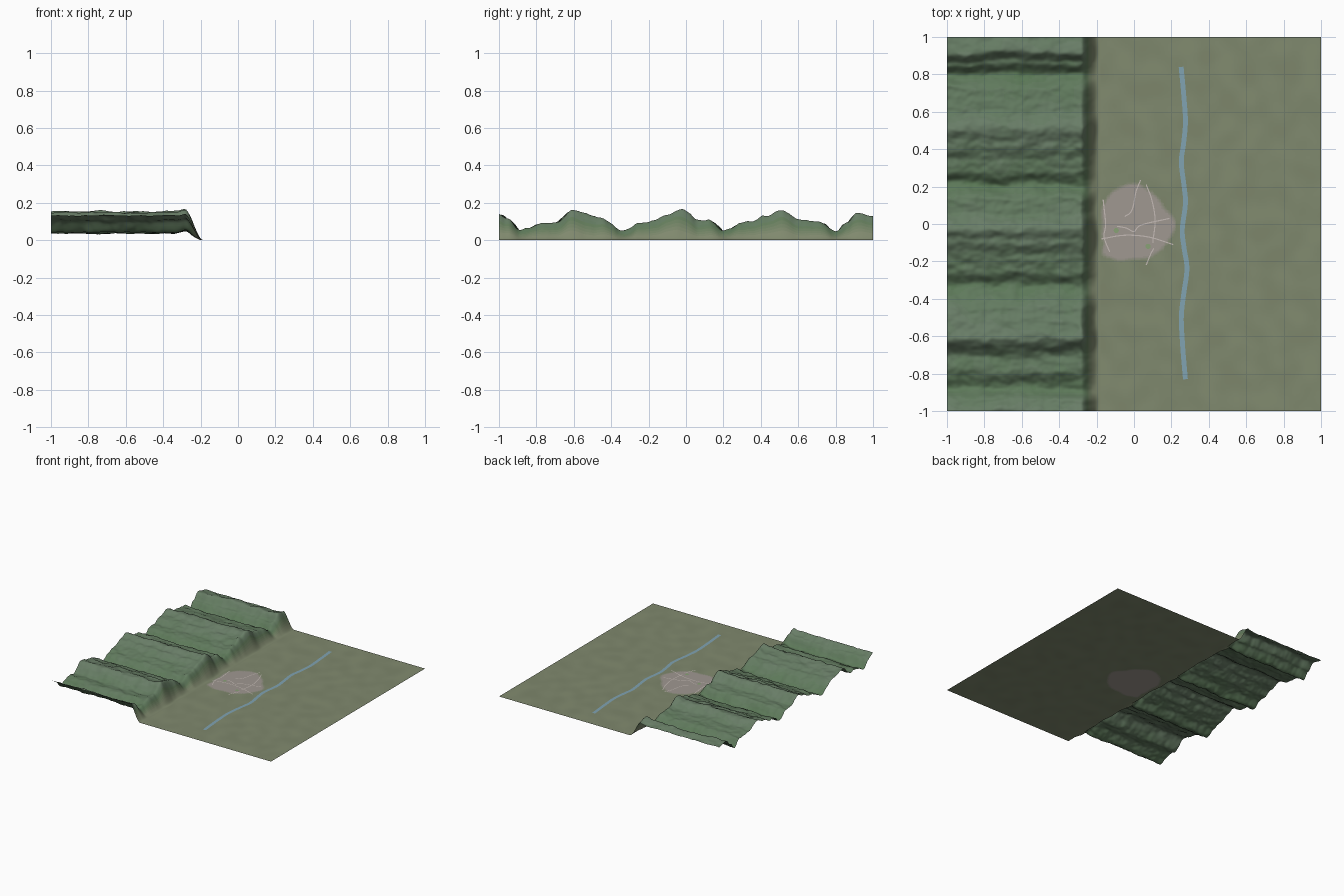
import bpy, bmesh, math
from mathutils import Vector, noise

if "Cube" in bpy.data.objects:
    bpy.data.objects.remove(bpy.data.objects["Cube"])

EDGE = -0.18                       # foot of the hills
PLAIN = (0.215, 0.250, 0.155)
GREEN = (0.100, 0.185, 0.090)
GREY = (0.140, 0.205, 0.135)
TOWN = (0.350, 0.315, 0.285)
STEPS = 6

# ridge heights across y
RIDGES = [(-1, .132), (-.95, .105), (-.88, .042), (-.78, .082), (-.71, .078),
          (-.61, .148), (-.53, .13), (-.46, .112), (-.33, .036), (-.25, .078),
          (-.18, .095), (-.09, .13), (-.03, .155), (.06, .1), (.13, .095),
          (.21, .038), (.29, .08), (.34, .088), (.42, .118), (.51, .147),
          (.61, .1), (.72, .088), (.80, .037), (.86, .085), (.92, .135), (1, .115)]

# town radius by angle in degrees
OUTLINE = [(0, .225), (30, .185), (60, .195), (90, .22), (120, .21), (150, .195),
           (180, .17), (210, .19), (225, .235), (240, .22), (270, .19),
           (300, .2), (330, .205), (360, .225)]


def clamp(v):
    return max(0.0, min(1.0, v))


def smooth(v):
    v = clamp(v)
    return v * v * (3 - 2 * v)


def lookup(table, v):
    for (a, p), (b, q) in zip(table, table[1:]):
        if v <= b:
            return p + (q - p) * smooth((v - a) / (b - a))
    return table[-1][1]


def material(name, color):
    m = bpy.data.materials.new(name)
    m.diffuse_color = (*color, 1)
    m.use_nodes = True
    m.node_tree.nodes["Principled BSDF"].inputs["Base Color"].default_value = m.diffuse_color
    return m


def blend(name, a, b):
    return [material(f"{name}_{i}", [p + (q - p) * i / (STEPS - 1) for p, q in zip(a, b)])
            for i in range(STEPS)]


def finish(name, bm, mats):
    me = bpy.data.meshes.new(name)
    bm.to_mesh(me)
    bm.free()
    for m in mats:
        me.materials.append(m)
    for p in me.polygons:
        p.use_smooth = True
    ob = bpy.data.objects.new(name, me)
    bpy.context.collection.objects.link(ob)
    return ob


def terrain(name, x0, x1, nx, ny, height, shade, mats):
    bm = bmesh.new()
    bmesh.ops.create_grid(bm, x_segments=nx, y_segments=ny, size=1)
    for v in bm.verts:
        v.co.x = x0 + (v.co.x + 1) / 2 * (x1 - x0)
        v.co.z = height(v.co.x, v.co.y)
    for f in bm.faces:
        f.material_index = shade(f.calc_center_median())
    return finish(name, bm, mats)


def hill_height(x, y):
    warp = 0.018 * noise.noise(Vector((x * 5, y * 5, 3)))
    warp += 0.010 * noise.noise(Vector((x * 16, y * 16, 8)))
    z = lookup(RIDGES, y + warp)
    z += 0.007 * noise.noise(Vector((x * 12, y * 22, 1)))
    z += 0.004 * noise.noise(Vector((x * 30, y * 40, 5)))
    z += 0.012 * math.exp(-((x + 0.28) / 0.03) ** 2)
    foot = -0.19 + 0.012 * noise.noise(Vector((0, y * 7, 2)))
    return max(0.0, z) * smooth((foot - x) / 0.095)


def hill_shade(c):
    foot = smooth((c.x + 0.27) / 0.06)
    if foot > 0.1:
        return round((1 - foot) * (STEPS - 1))
    k = c.z / 0.13 - 0.1 + 0.3 * noise.noise(c * 8)
    return STEPS + round(clamp(k) * (STEPS - 1))


def plain_shade(c):
    ang = math.degrees(math.atan2(c.y, c.x)) % 360
    inside = lookup(OUTLINE, ang) - math.hypot(c.x, c.y)
    k = smooth((inside + 0.01) / 0.03)
    if k > 0.08:
        return round(k * (STEPS - 1))
    return STEPS + round(clamp(0.5 + noise.noise(c * 9)) * (STEPS - 1))


def ribbon(name, pts, width, z, mat, sub=8):
    # flat strip along a smooth path
    p = [Vector((x, y, z)) for x, y in pts]
    p = [2 * p[0] - p[1]] + p + [2 * p[-1] - p[-2]]
    path = []
    for a, b, c, d in zip(p, p[1:], p[2:], p[3:]):
        for i in range(sub):
            t = i / sub
            path.append(0.5 * (2 * b + (c - a) * t + (2 * a - 5 * b + 4 * c - d) * t * t
                               + (3 * b - a - 3 * c + d) * t ** 3))
    path.append(p[-2])
    bm = bmesh.new()
    prev = None
    for i, q in enumerate(path):
        d = (path[min(i + 1, len(path) - 1)] - path[max(i - 1, 0)]).normalized()
        side = Vector((-d.y, d.x, 0)) * width / 2
        row = (bm.verts.new(q + side), bm.verts.new(q - side))
        if prev:
            bm.faces.new((prev[0], prev[1], row[1], row[0]))
        prev = row
    return finish(name, bm, [mat])


# ridged hills on the left
terrain("hills", -1, EDGE, 110, 250, hill_height, hill_shade,
        blend("foothill", PLAIN, GREEN) + blend("hill", GREEN, GREY))

# flat plain with the town area
mottle = blend("plain", [c * 0.95 for c in PLAIN], [c * 1.05 for c in PLAIN])
terrain("plain", EDGE, 1, 160, 270, lambda x, y: 0.0, plain_shade,
        blend("town", PLAIN, TOWN) + mottle)

# river
ribbon("river", [(.252, .84), (.265, .7), (.275, .55), (.265, .43), (.253, .33),
                 (.268, .2), (.275, .11), (.258, -.03), (.268, -.13), (.283, -.24),
                 (.265, -.38), (.253, -.5), (.26, -.65), (.268, -.75), (.275, -.83)],
       0.026, 0.002, material("water", (0.22, 0.37, 0.45)))

# town roads
road = material("road", (0.56, 0.50, 0.47))
ROADS = [[(.035, .235), (.01, .17), (-.003, .1), (-.02, .06), (-.05, .04)],
         [(.065, .21), (.095, .13), (.113, .02), (.10, -.1)],
         [(.105, -.13), (.085, -.17), (.065, -.22)],
         [(-.165, .13), (-.152, 0), (-.16, -.07), (-.13, -.15)],
         [(-.175, -.08), (-.05, -.06), (.08, -.07), (.21, -.11)],
         [(-.09, -.012), (-.04, -.022), (0, -.04), (.04, -.005), (.19, .03)]]
for i, pts in enumerate(ROADS):
    ribbon(f"road_{i + 1}", pts, 0.006, 0.002 + i * 0.0001, road)

# small parks
park = material("park", (0.25, 0.36, 0.18))
for i, (x, y) in enumerate([(-.095, -.035), (.075, -.12)]):
    bm = bmesh.new()
    bmesh.ops.create_circle(bm, cap_ends=True, segments=12, radius=0.014)
    bmesh.ops.translate(bm, verts=bm.verts, vec=(x, y, 0.0015))
    finish(f"park_{i + 1}", bm, [park])
